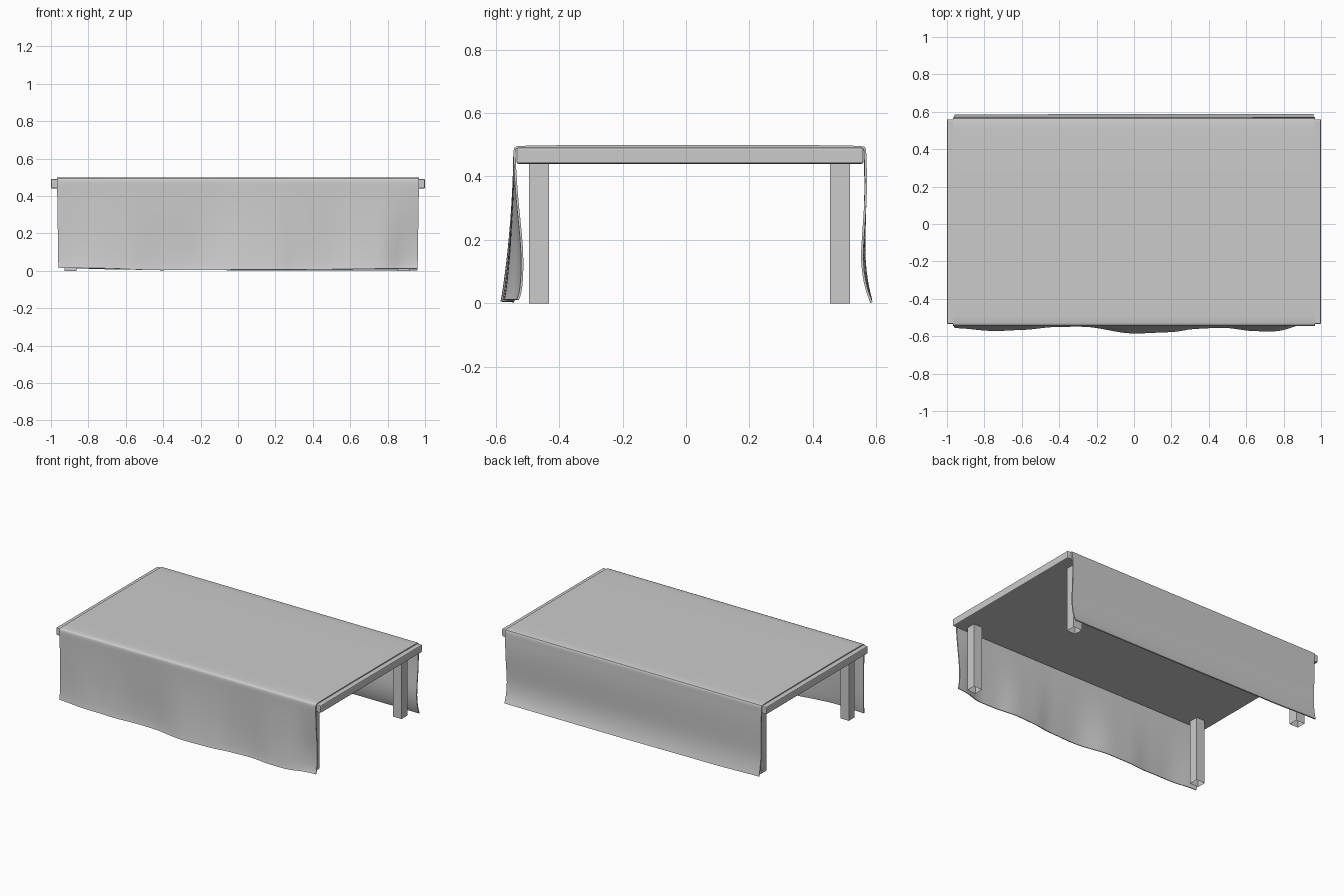
import bpy, bmesh, math
from mathutils import Matrix

if "Cube" in bpy.data.objects:
    bpy.data.objects.remove(bpy.data.objects["Cube"])


def box(name, x0, x1, y0, y1, z0, z1, bevel=0.0, open_ends=False):
    bm = bmesh.new()
    m = Matrix.Translation(((x0 + x1) / 2, (y0 + y1) / 2, (z0 + z1) / 2)) @ \
        Matrix.Diagonal((x1 - x0, y1 - y0, z1 - z0, 1))
    bmesh.ops.create_cube(bm, size=1, matrix=m)
    if open_ends:
        bm.normal_update()
        ends = [f for f in bm.faces if abs(f.normal.z) > 0.9]
        bmesh.ops.delete(bm, geom=ends, context='FACES')
    return finish(name, bm, bevel)


def finish(name, bm, bevel=0.0):
    me = bpy.data.meshes.new(name)
    bm.to_mesh(me)
    bm.free()
    ob = bpy.data.objects.new(name, me)
    bpy.context.collection.objects.link(ob)
    if bevel:
        mod = ob.modifiers.new("Bevel", 'BEVEL')
        mod.width, mod.segments = bevel, 2
    return ob


def ease(points, x):
    """Cosine interpolation through (x, value) points."""
    for (a, va), (b, vb) in zip(points, points[1:]):
        if x <= b:
            t = (1 - math.cos(math.pi * max(0, (x - a) / (b - a)))) / 2
            return va + (vb - va) * t
    return points[-1][1]


def mix(p, q, w):
    return [a + (b - a) * w for a, b in zip(p, q)]


# Table top and open-ended square legs
box("table_top", -1, 1, -0.535, 0.56, 0.44, 0.491, bevel=0.006)
for side, xa in (("left", -0.928), ("right", 0.852)):
    xb = xa + 0.065
    box(f"front_leg_{side}", xa, xb, -0.495, -0.432, 0, 0.44, open_ends=True)
    box(f"back_leg_{side}", xa, xb, 0.455, 0.518, 0, 0.44, open_ends=True)

# Tablecloth: front drop blends dip and crest profiles along x, tucked in at the right end
HEIGHTS = [0.0, 0.02, 0.06, 0.13, 0.21, 0.30, 0.39, 0.45]
DIP = [-0.548, -0.544, -0.541, -0.539, -0.540, -0.542, -0.543, -0.544]
CREST = [-0.589, -0.585, -0.579, -0.569, -0.560, -0.552, -0.547, -0.545]
TUCK = [-0.534, -0.526, -0.521, -0.519, -0.524, -0.534, -0.541, -0.544]
BACK_LEFT = [0.586, 0.581, 0.573, 0.565, 0.566, 0.569, 0.570, 0.568]
BACK_RIGHT = [0.589, 0.580, 0.567, 0.557, 0.562, 0.569, 0.572, 0.569]
FOLDS = [(-0.97, 0.2), (-0.75, 0.6), (-0.6, 0.45), (-0.42, 0.05), (-0.28, 0.02),
         (0, 0.92), (0.2, 0.75), (0.33, 0.3), (0.48, 0.15), (0.65, 0.62),
         (0.78, 0.65), (0.9, 0.05), (0.97, 0.0)]
TUCKED = [(0.78, 0), (0.97, 1)]
HEM = [(-0.97, 0.016), (-0.75, 0.014), (-0.45, 0.004), (0.2, 0.006), (0.97, 0.012)]
BACK_HEM = [(-0.97, 0.016), (-0.6, 0.008), (0.2, 0.004), (0.97, 0.004)]
TOP = [(-0.545, 0.484), (-0.540, 0.494), (-0.528, 0.498), (-0.3, 0.499), (0, 0.499),
       (0.3, 0.499), (0.553, 0.498), (0.565, 0.494), (0.569, 0.484)]

bm = bmesh.new()
rows = []
COLS = 40
for i in range(COLS + 1):
    x = -0.968 + 1.936 * i / COLS
    front = mix(mix(DIP, CREST, ease(FOLDS, x)), TUCK, ease(TUCKED, x))
    back = mix(BACK_LEFT, BACK_RIGHT, i / COLS)
    hems = [[h + z * (0.45 - h) / 0.45 for z in HEIGHTS]
            for h in (ease(HEM, x), ease(BACK_HEM, x))]
    path = list(zip(front, hems[0])) + TOP + list(zip(back, hems[1]))[::-1]
    # the hem draws in a little at the sides
    rows.append([bm.verts.new((x * (1 - 0.008 * (1 - min(z, 0.5) / 0.5)), y, z))
                 for y, z in path])
for r0, r1 in zip(rows, rows[1:]):
    for j in range(len(r0) - 1):
        bm.faces.new((r0[j], r1[j], r1[j + 1], r0[j + 1]))
cloth = finish("tablecloth", bm)
sub = cloth.modifiers.new("Smooth", 'SUBSURF')
sub.levels = sub.render_levels = 1
sub.boundary_smooth = 'PRESERVE_CORNERS'
sol = cloth.modifiers.new("Thickness", 'SOLIDIFY')
sol.thickness, sol.offset = 0.007, -1
bpy.context.view_layer.objects.active = cloth
cloth.select_set(True)
bpy.ops.object.convert(target='MESH')
bpy.ops.object.shade_smooth_by_angle(angle=math.radians(40))
